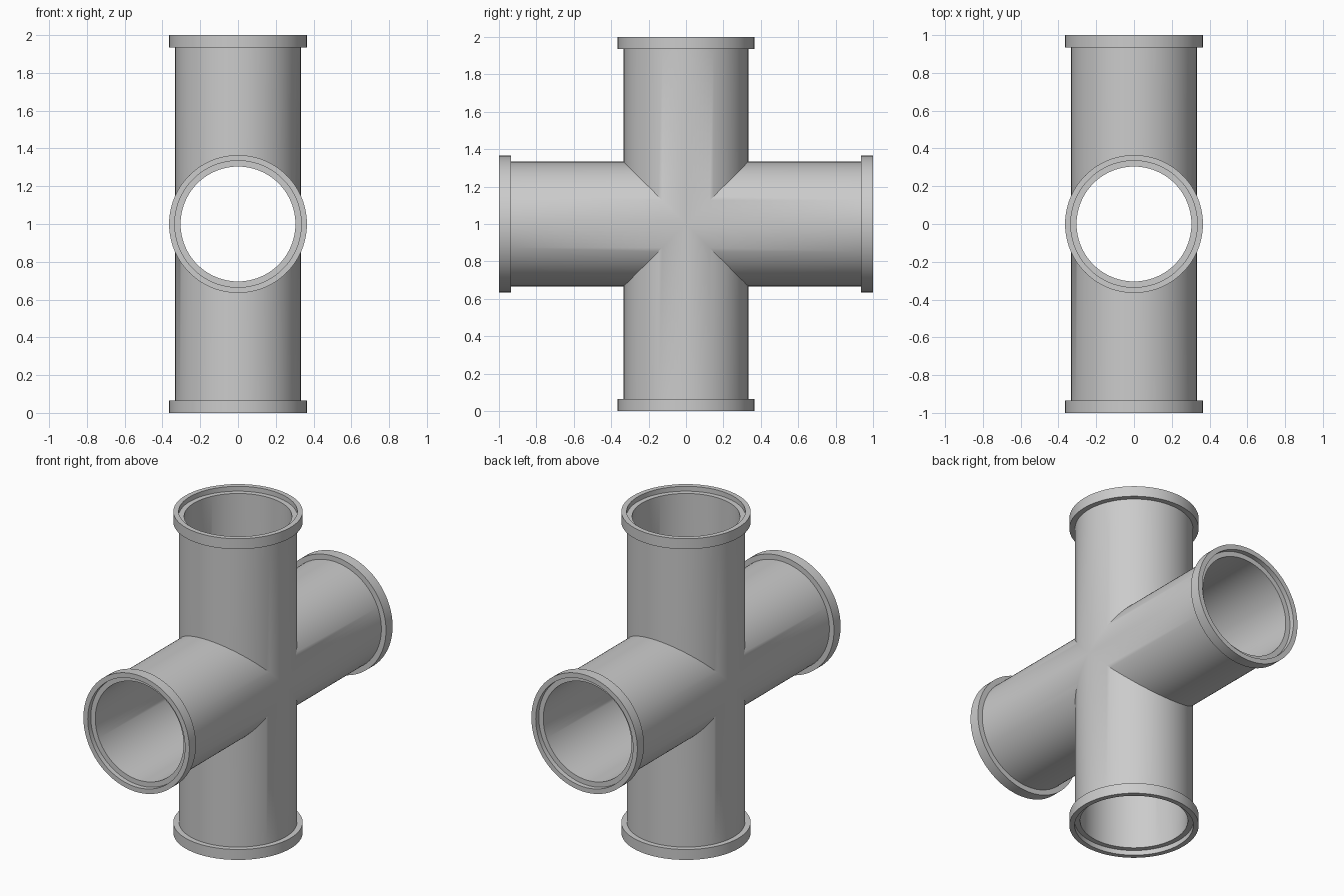
import bpy, bmesh
from math import sin, cos, pi, radians
from mathutils import Matrix

if "Cube" in bpy.data.objects:
    bpy.data.objects.remove(bpy.data.objects["Cube"])

SEG = 96
# Arm wall profile from outer mitre, over the collar and socket step, to inner mitre
# (radius, distance from the centre; None = mitred joint with the neighbouring arms)
PROFILE = [(0.333, None), (0.333, 0.935), (0.365, 0.935), (0.365, 1.0),
           (0.335, 1.0), (0.335, 0.97), (0.304, 0.97), (0.304, None)]


def add_arm(bm, rot):
    rings = []
    for r, z in PROFILE:
        ring = []
        for i in range(SEG):
            a = 2 * pi * i / SEG
            x, y = r * cos(a), r * sin(a)
            ring.append(bm.verts.new(rot @ Matrix.Translation((x, y, abs(y) if z is None else z)).translation))
        rings.append(ring)
    for lo, hi in zip(rings, rings[1:]):
        for i in range(SEG):
            j = (i + 1) % SEG
            bm.faces.new((lo[i], lo[j], hi[j], hi[i]))


# Four equal arms in a cross, welded along their mitres
bm = bmesh.new()
for k in range(4):
    add_arm(bm, Matrix.Rotation(k * pi / 2, 3, 'X'))
bmesh.ops.remove_doubles(bm, verts=bm.verts, dist=1e-4)
bmesh.ops.translate(bm, verts=bm.verts, vec=(0, 0, 1))

mesh = bpy.data.meshes.new("cross_pipe_fitting")
bm.to_mesh(mesh)
bm.free()
obj = bpy.data.objects.new("cross_pipe_fitting", mesh)
bpy.context.collection.objects.link(obj)
bpy.context.view_layer.objects.active = obj
obj.select_set(True)
bpy.ops.object.shade_smooth_by_angle(angle=radians(30))
